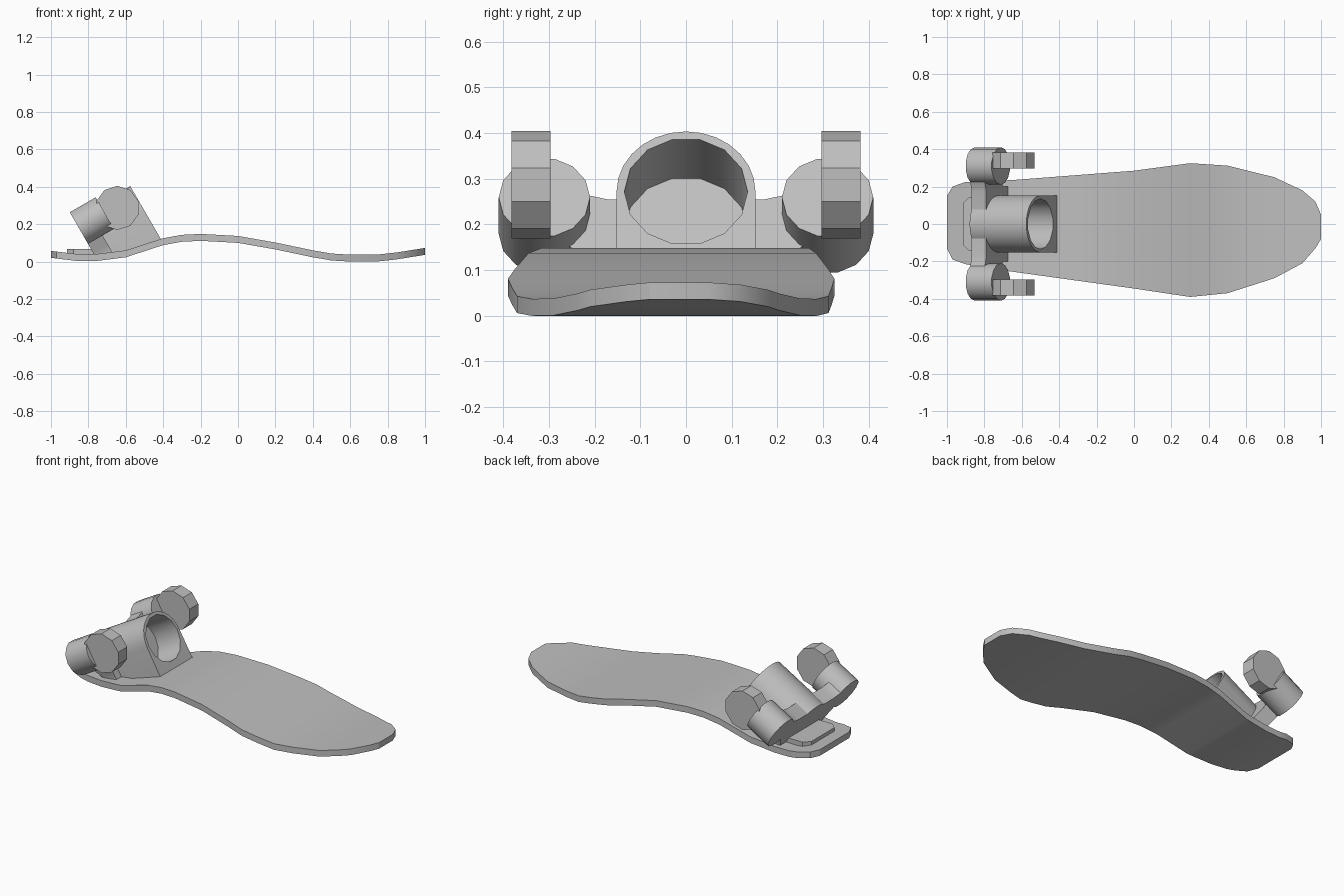
import bpy, bmesh, math
from mathutils import Matrix, Vector

if "Cube" in bpy.data.objects:
    bpy.data.objects.remove(bpy.data.objects["Cube"])

grey = bpy.data.materials.new("plain grey")
grey.use_nodes = True
colour = (0.52, 0.52, 0.52, 1)
grey.diffuse_color = colour
grey.node_tree.nodes["Principled BSDF"].inputs["Base Color"].default_value = colour

# Tilted frame of the socket: first axis along the bore, second sideways, third up
TILT = math.radians(30)
SOCKET = Matrix.Translation((-0.5, 0, 0.272)) @ Matrix.Rotation(-TILT, 4, 'Y')
BACK = -0.35


def finish(name, bm, angle=30):
    bmesh.ops.recalc_face_normals(bm, faces=bm.faces)
    mesh = bpy.data.meshes.new(name)
    bm.to_mesh(mesh)
    bm.free()
    mesh.materials.append(grey)
    obj = bpy.data.objects.new(name, mesh)
    bpy.context.collection.objects.link(obj)
    bpy.ops.object.select_all(action='DESELECT')
    obj.select_set(True)
    bpy.context.view_layer.objects.active = obj
    bpy.ops.object.shade_smooth_by_angle(angle=math.radians(angle))
    return obj


def prism(name, profile, start, end, frame, floor=False, angle=30):
    """Extrude a flat profile along the first axis of a frame."""
    bm = bmesh.new()
    rings = [[bm.verts.new(frame @ Vector((d, a, b))) for a, b in profile]
             for d in (start, end)]
    for ring in rings:
        bm.faces.new(ring)
    for i in range(len(profile)):
        bm.faces.new((rings[0][i - 1], rings[0][i], rings[1][i], rings[1][i - 1]))
    if floor:
        # Trim the part where it sinks into the sole
        cut = bmesh.ops.bisect_plane(
            bm, geom=bm.verts[:] + bm.edges[:] + bm.faces[:],
            plane_co=(-0.8, 0, 0.012), plane_no=(-0.23, 0, 1), clear_inner=True)
        edges = [e for e in cut["geom_cut"] if isinstance(e, bmesh.types.BMEdge)]
        bmesh.ops.contextual_create(bm, geom=edges)
    return finish(name, bm, angle)


def arc(radius, count, a=0.0, b=0.0, turn=2 * math.pi, phase=0.0, closed=True):
    steps = count if closed else count - 1
    return [(a + radius * math.cos(phase + turn * i / steps),
             b + radius * math.sin(phase + turn * i / steps)) for i in range(count)]


def sample(table, x, column):
    for p, q in zip(table, table[1:]):
        if x <= q[0]:
            f = (x - p[0]) / (q[0] - p[0])
            return p[column] + f * (q[column] - p[column])
    return table[-1][column]


# Sole: plan outline and wavy top line, swept along the length
outline = [(-1, -.13, .15), (-.97, -.19, .2), (-.9, -.215, .225), (-.65, -.255, .235),
           (0, -.345, .285), (.3, -.39, .325), (.5, -.37, .312), (.75, -.29, .25),
           (.9, -.21, .18), (.97, -.13, .12), (1, -.08, .05)]
wave = [(-1, .057), (-.85, .039), (-.75, .041), (-.6, .06), (-.4, .125), (-.3, .143),
        (-.2, .148), (0, .137), (.2, .102), (.4, .06), (.5, .043), (.6, .037),
        (.75, .038), (.85, .049), (1, .073)]
stations = sorted({p[0] for p in outline + wave})
bm = bmesh.new()
sections = []
for x in stations:
    low, high = sample(outline, x, 1), sample(outline, x, 2)
    top = sample(wave, x, 1)
    sections.append([bm.verts.new((x, y, z)) for y, z in
                     ((low, top), (high, top), (high, top - .037), (low, top - .037))])
for one, two in zip(sections, sections[1:]):
    for k in range(4):
        bm.faces.new((one[k - 1], one[k], two[k], two[k - 1]))
bm.faces.new(sections[0])
bm.faces.new(sections[-1])
finish("sole", bm)

# Socket: arched block with a blind bore
arch = arc(0.152, 15, turn=math.pi, closed=False)
socket = prism("socket", arch + [(-0.155, -0.4), (0.155, -0.4)], BACK, 0, SOCKET, True)
cutter = prism("bore_cutter", arc(0.135, 14), -0.17, 0.1, SOCKET)
bore = socket.modifiers.new("bore", 'BOOLEAN')
bore.operation = 'DIFFERENCE'
bore.solver = 'EXACT'
bore.object = cutter
bpy.context.view_layer.objects.active = socket
bpy.ops.object.modifier_apply(modifier="bore")
bpy.data.objects.remove(cutter)

# Cross bar behind the socket, with a curved top and narrowed foot
half = [(0.2, -0.4), (0.2, -0.06), (0.26, 0.02), (0.26, 0.165), (0.22, 0.142), (0.17, 0.13)]
bar = half + [(-y, n) for y, n in reversed(half)]
prism("cross_bar", bar, BACK, BACK + 0.09, SOCKET, True, 40)

# Side lobes along the bore, and round ears facing sideways
EAR = Matrix(((0, 1, 0, -0.645), (1, 0, 0, 0), (0, 0, 1, 0.287), (0, 0, 0, 1)))
for side, word in ((1, "left"), (-1, "right")):
    prism(word + "_lobe", arc(0.1, 14, side * 0.31, 0.095), BACK, BACK + 0.16, SOCKET)
    prism(word + "_ear", arc(0.118, 10, phase=math.pi / 10), side * 0.297, side * 0.382,
          EAR, angle=20)

# Heel pad: low plate with clipped corners
UPRIGHT = Matrix.Rotation(-math.pi / 2, 4, 'Y')
pad = [(-0.11, 0.915), (0.11, 0.915), (0.145, 0.88), (0.145, 0.75), (-0.145, 0.75), (-0.145, 0.88)]
prism("heel_pad", [(y, -x) for y, x in pad], 0.02, 0.068,
      Matrix(((0, 0, 1, 0), (0, 1, 0, 0), (1, 0, 0, 0), (0, 0, 0, 1))))
